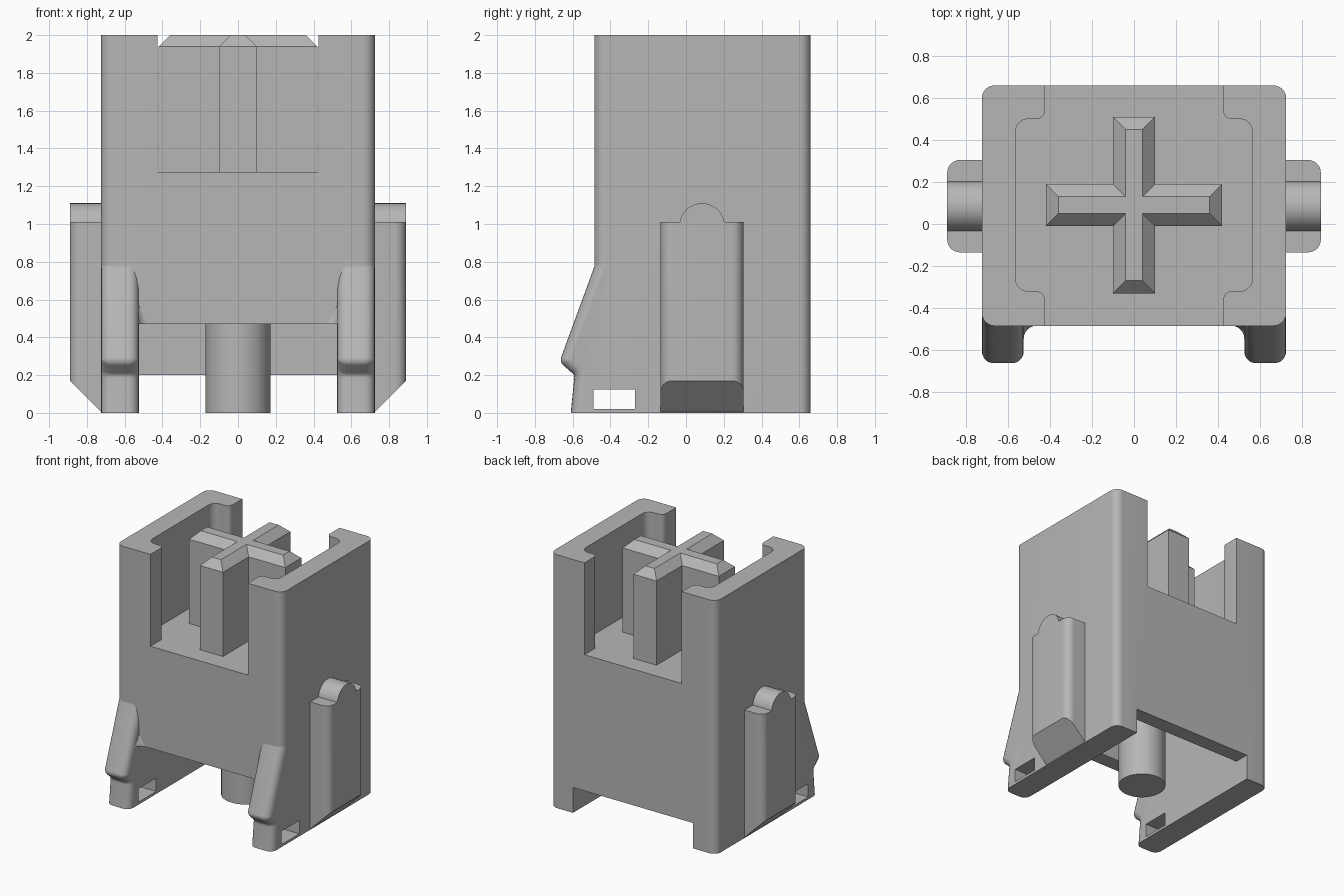
import bpy, bmesh, math
from mathutils import Vector

cube = bpy.data.objects.get("Cube")
if cube:
    bpy.data.objects.remove(cube, do_unlink=True)

grey = bpy.data.materials.new("plain grey")
grey.use_nodes = True
grey.diffuse_color = (0.47, 0.47, 0.47, 1)
grey.node_tree.nodes["Principled BSDF"].inputs["Base Color"].default_value = grey.diffuse_color


def rounded(points, steps=6):
    """Round each (u, v, radius) corner of an outline."""
    out = []
    for i, (u, v, r) in enumerate(points):
        p = Vector((u, v))
        if r == 0:
            out.append(p)
            continue
        a = (Vector(points[i - 1][:2]) - p).normalized()
        b = (Vector(points[(i + 1) % len(points)][:2]) - p).normalized()
        half = a.angle(b) / 2
        centre = p + (a + b).normalized() * (r / math.sin(half))
        start = p + a * (r / math.tan(half)) - centre
        end = p + b * (r / math.tan(half)) - centre
        for k in range(steps + 1):
            d = start.lerp(end, k / steps).normalized()
            out.append(centre + d * r)
    return out


def prism_mesh(outline, lo, hi, axis="z"):
    bm = bmesh.new()
    place = (lambda p, w: (p[0], p[1], w)) if axis == "z" else (lambda p, w: (w, p[0], p[1]))
    base = bm.faces.new([bm.verts.new(place(p, lo)) for p in outline])
    ext = bmesh.ops.extrude_face_region(bm, geom=[base])
    move = Vector(place((0, 0), hi - lo))
    bmesh.ops.translate(bm, vec=move, verts=[g for g in ext["geom"] if isinstance(g, bmesh.types.BMVert)])
    bmesh.ops.recalc_face_normals(bm, faces=bm.faces[:])
    return bm


def make(name, bm, mirror=False, cutters=()):
    mesh = bpy.data.meshes.new(name)
    bmesh.ops.recalc_face_normals(bm, faces=bm.faces[:])
    bm.to_mesh(mesh)
    bm.free()
    mesh.materials.append(grey)
    ob = bpy.data.objects.new(name, mesh)
    bpy.context.collection.objects.link(ob)
    bpy.ops.object.select_all(action="DESELECT")
    ob.select_set(True)
    bpy.context.view_layer.objects.active = ob
    if mirror:
        mod = ob.modifiers.new("mirror", "MIRROR")
        mod.use_mirror_merge = False
        bpy.ops.object.modifier_apply(modifier=mod.name)
    for cutter in cutters:
        mod = ob.modifiers.new("cut", "BOOLEAN")
        mod.operation, mod.solver, mod.object = "DIFFERENCE", "EXACT", cutter
        bpy.ops.object.modifier_apply(modifier=mod.name)
    bpy.ops.object.shade_smooth_by_angle(angle=math.radians(30))
    return ob


def rect(x0, x1, y0, y1, r=0):
    return rounded([(x0, y0, r), (x1, y0, r), (x1, y1, r), (x0, y1, r)])


def cutter(name, bm):
    ob = make(name, bm)
    ob.hide_render = True
    return ob


FRONT, BACK, SIDE, LEG, FLOOR, MID = -0.485, 0.66, 0.725, 0.525, 1.275, 0.09

# Cutters: upper socket, hollow underside, front and back notches, side slots
half = [(0.425, -0.8, 0), (0.425, -0.32, 0.04), (0.565, -0.32, 0.06),
        (0.565, 0.5, 0.06), (0.425, 0.5, 0.04), (0.425, 0.9, 0)]
socket = cutter("socket_cutter", prism_mesh(
    rounded(half + [(-x, y, r) for x, y, r in reversed(half)]), FLOOR, 2.2))
hollow = cutter("hollow_cutter", prism_mesh(rect(-LEG, LEG, -0.365, 0.54), -0.1, 1.1))
front_notch = cutter("front_notch_cutter", prism_mesh(rect(-LEG, LEG, -0.9, 0), -0.1, 0.47))
back_notch = cutter("back_notch_cutter", prism_mesh(rect(-LEG, LEG, 0, 0.9), -0.1, 0.2))
slot = cutter("slot_cutter", prism_mesh(rect(-0.49, -0.27, 0.02, 0.125), -1, 1, "x"))

# Housing
make("housing", prism_mesh(rect(-SIDE, SIDE, FRONT, BACK, 0.06), 0, 2),
     cutters=(socket, hollow, front_notch, back_notch, slot))

# Hooked front legs with rounded front edges
profile = rounded([(-0.3, 0, 0), (-0.3, 1.28, 0), (-0.67, 0.27, 0.04),
                   (-0.59, 0.2, 0.03), (-0.61, 0, 0)])
bm = prism_mesh(profile, LEG + 0.0005, SIDE - 0.0005, "x")
front_edges = [e for e in bm.edges
               if abs(e.verts[0].co.x - e.verts[1].co.x) < 0.01
               and min(v.co.y for v in e.verts) < -0.4
               and abs(e.verts[0].co.z - e.verts[1].co.z) > 0.0001
               and max(v.co.y for v in e.verts) - min(v.co.y for v in e.verts) < 0.38]
bmesh.ops.bevel(bm, geom=front_edges, offset=0.055, segments=5, profile=0.5,
                affect="EDGES", clamp_overlap=False)
make("front_hooks", bm, mirror=True, cutters=(slot,))

# Concave fillets between hooks and front wall, fading upward
bm = bmesh.new()
r = 0.06
arc = [(LEG - r + r * math.sin(a), FRONT - r + r * math.cos(a))
       for a in [math.pi / 2 * k / 6 for k in range(7)]]
outline = [(LEG + 0.04, FRONT - r), (LEG + 0.04, FRONT + 0.03), (LEG - r, FRONT + 0.03)] + arc
ring = [bm.verts.new((x, y, 0.47)) for x, y in outline]
tip = bm.verts.new((LEG + 0.06, FRONT + 0.02, 0.78))
bm.faces.new(ring)
for i, v in enumerate(ring):
    bm.faces.new((ring[i - 1], v, tip))
make("hook_fillets", bm, mirror=True)

# Side rails with a sloped lower end
bm = prism_mesh(rounded([(0.65, -0.135, 0), (0.89, -0.135, 0.06),
                         (0.89, 0.305, 0.06), (0.65, 0.305, 0)]), 0, 1.01)
cut = bmesh.ops.bisect_plane(bm, geom=bm.verts[:] + bm.edges[:] + bm.faces[:],
                             plane_co=(0.89, 0, 0.17), plane_no=(1, 0, -1), clear_outer=True)
bmesh.ops.holes_fill(bm, edges=[e for e in bm.edges if e.is_boundary], sides=0)
make("side_rails", bm, mirror=True)

# Rounded bumps on top of the rails
circle = [(0.085 + 0.12 * math.cos(t), 0.99 + 0.12 * math.sin(t))
          for t in [math.tau * k / 32 for k in range(32)]]
make("rail_bumps", prism_mesh(circle, 0.65, 0.89, "x"), mirror=True)

# Cross-shaped post: two bars with chamfered tops
for name, hx, hy in (("cross_bar_wide", 0.42, 0.1), ("cross_bar_deep", 0.1, 0.42)):
    bm = prism_mesh(rect(-hx, hx, MID - hy, MID + hy), FLOOR - 0.05, 1.94)
    top = max(bm.faces, key=lambda f: f.calc_center_median().z)
    ext = bmesh.ops.extrude_face_region(bm, geom=[top])
    bm.faces.remove(top) if top.is_valid else None
    for v in [g for g in ext["geom"] if isinstance(g, bmesh.types.BMVert)]:
        v.co = (v.co.x * (hx - 0.06) / hx, MID + (v.co.y - MID) * (hy - 0.06) / hy, 2)
    make(name, bm)

# Round peg below
peg = [(0.172 * math.cos(t), MID + 0.172 * math.sin(t))
       for t in [math.tau * k / 48 for k in range(48)]]
make("lower_peg", prism_mesh(peg, 0, 1.15))

for ob in (socket, hollow, front_notch, back_notch, slot):
    bpy.data.objects.remove(ob, do_unlink=True)
